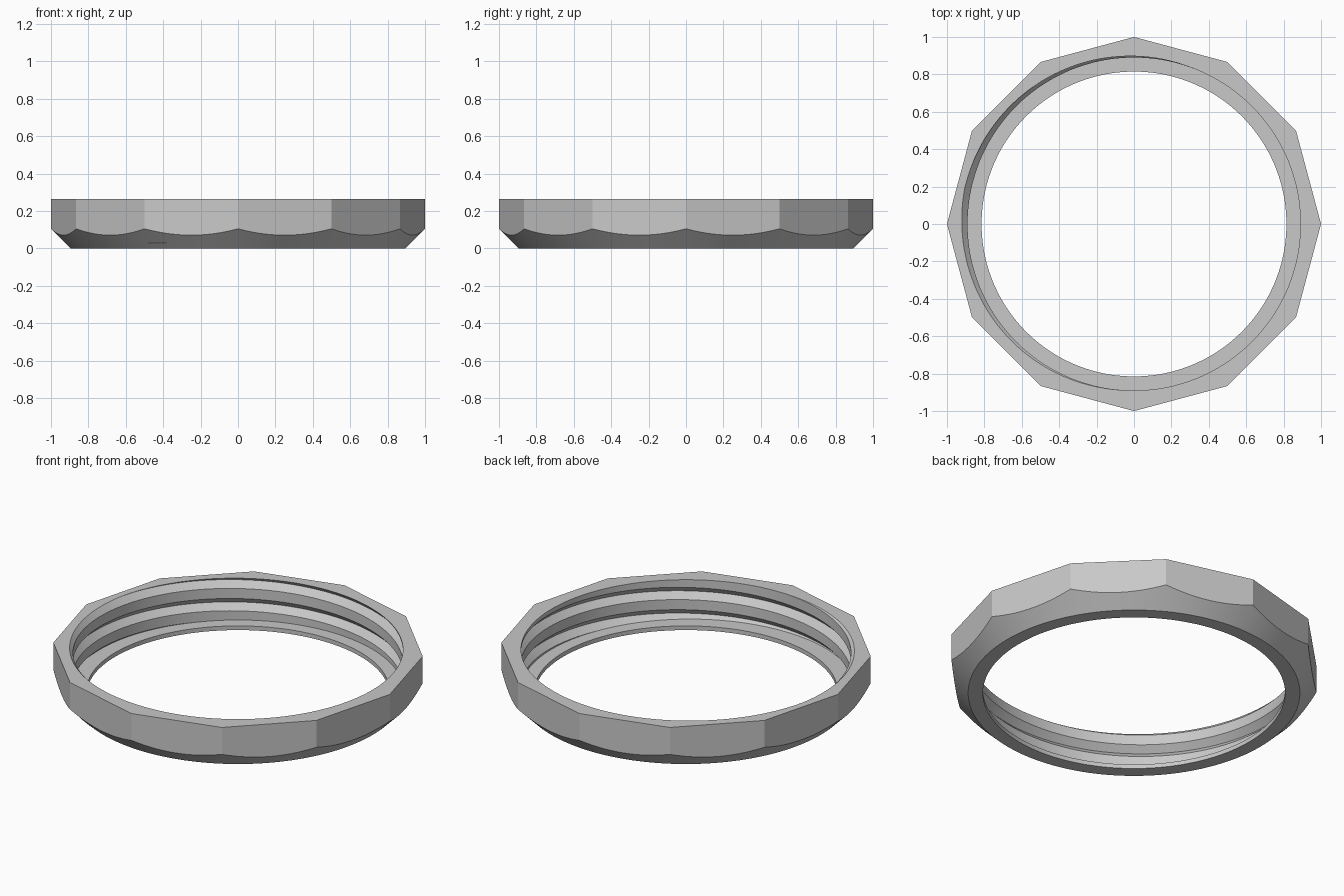
import bpy
import bmesh
from math import cos, sin, radians

if "Cube" in bpy.data.objects:
    bpy.data.objects.remove(bpy.data.objects["Cube"])

HEIGHT = 0.265
LIP_RADIUS, LIP_TOP = 0.815, 0.025
BASE_RADIUS = 0.895              # outer edge of the flat underside
CREST, DEPTH = 0.89, 0.035       # thread crest radius and groove depth
PITCH, HALF_GROOVE = 0.133, 0.0365
STEPS = 180

# One plain grey for the whole ring
grey = bpy.data.materials.new("plain grey")
grey.use_nodes = True
colour = (0.58, 0.58, 0.58, 1)
grey.diffuse_color = colour
grey.node_tree.nodes["Principled BSDF"].inputs["Base Color"].default_value = colour


def groove_centre(deg):
    return 0.2195 + PITCH * (deg - 45) / 360


def thread_radius(z, deg):
    """Radius of the right-handed internal thread."""
    d = abs((z - groove_centre(deg) + PITCH / 2) % PITCH - PITCH / 2)
    return CREST + DEPTH * max(0, 1 - d / HALF_GROOVE)


def section(deg):
    """Closed (radius, height) outline of the ring at one angle."""
    # Twelve flat sides, cut by a 45 degree conical chamfer below
    outer = cos(radians(15)) / cos(radians(deg % 30 - 15))
    points = [(LIP_RADIUS, 0), (BASE_RADIUS, 0),
              (outer, outer - BASE_RADIUS), (outer, HEIGHT)]
    # Thread from the top down, trimmed by the top face and the lip
    heights = [HEIGHT]
    for turn in range(2, -5, -1):
        for side in (1, 0, -1):
            z = groove_centre(deg) + turn * PITCH + side * HALF_GROOVE
            heights.append(min(HEIGHT, max(LIP_TOP, z)))
    heights.append(LIP_TOP)
    points += [(thread_radius(z, deg), z) for z in heights]
    points.append((LIP_RADIUS, LIP_TOP))
    return points


# Sweep the section around the axis; the helix closes on itself after a turn
bm = bmesh.new()
columns = []
for i in range(STEPS + 1):
    deg = 360 * i / STEPS
    a = radians(deg)
    columns.append([bm.verts.new((r * cos(a), r * sin(a), z))
                    for r, z in section(deg)])
for left, right in zip(columns, columns[1:]):
    for k in range(len(left)):
        n = (k + 1) % len(left)
        bm.faces.new((left[k], right[k], right[n], left[n]))
bmesh.ops.remove_doubles(bm, verts=bm.verts, dist=0.00002)
bmesh.ops.dissolve_degenerate(bm, edges=bm.edges, dist=0.00002)
bmesh.ops.recalc_face_normals(bm, faces=bm.faces)

mesh = bpy.data.meshes.new("threaded_ring")
bm.to_mesh(mesh)
bm.free()
mesh.materials.append(grey)
ring = bpy.data.objects.new("threaded_ring", mesh)
bpy.context.collection.objects.link(ring)

# Smooth the round surfaces, keep the corners sharp
bpy.ops.object.select_all(action="DESELECT")
ring.select_set(True)
bpy.context.view_layer.objects.active = ring
bpy.ops.object.shade_smooth_by_angle(angle=radians(20))
